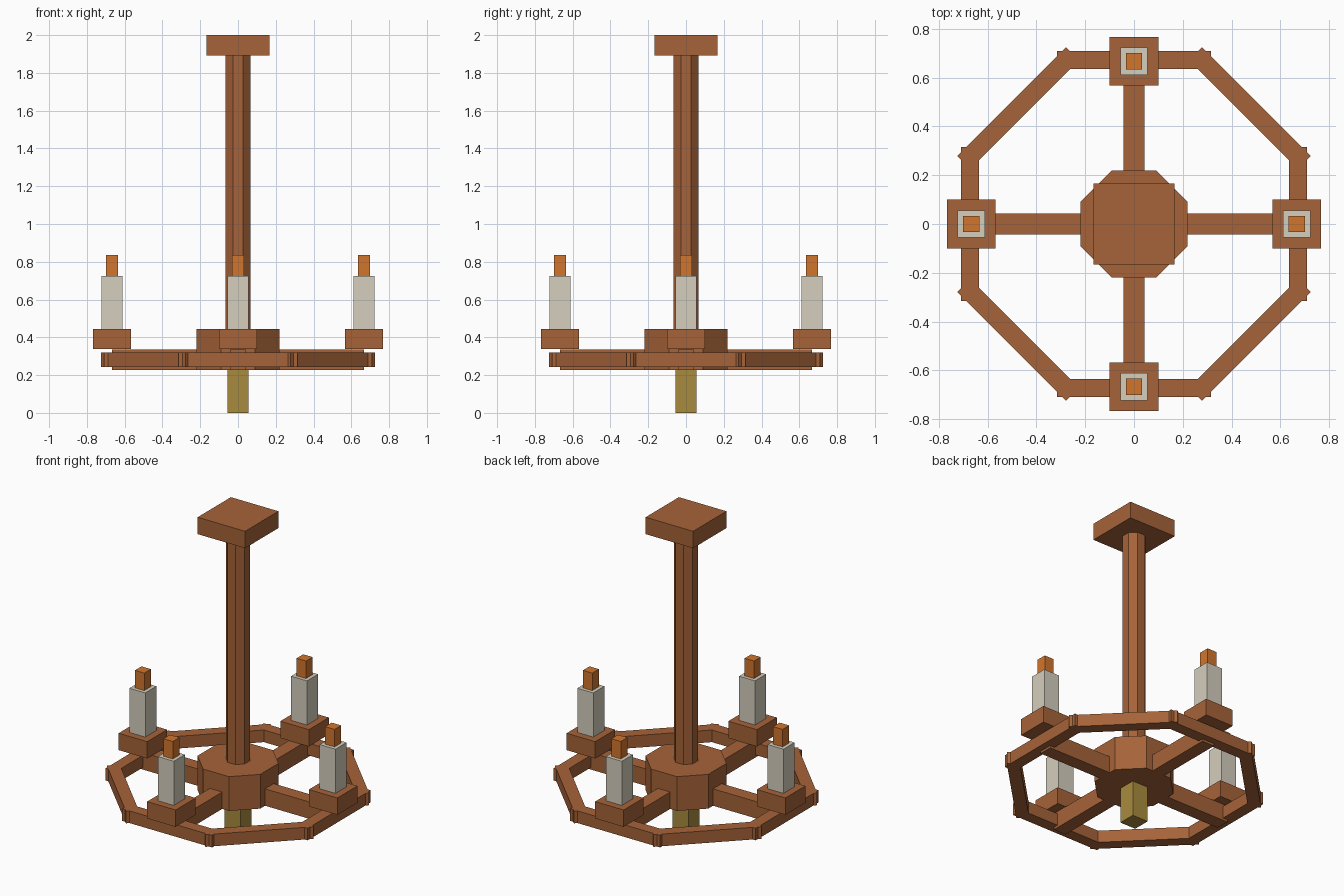
import bpy, bmesh, math
from mathutils import Matrix

if "Cube" in bpy.data.objects:
    bpy.data.objects.remove(bpy.data.objects["Cube"])


def material(name, rgb):
    m = bpy.data.materials.new(name)
    m.diffuse_color = (*rgb, 1)
    m.use_nodes = True
    m.node_tree.nodes["Principled BSDF"].inputs["Base Color"].default_value = m.diffuse_color
    return m


WOOD = material("brown wood", (0.38, 0.126, 0.041))
WAX = material("pale wax", (0.66, 0.62, 0.51))
FLAME = material("orange flame", (0.64, 0.18, 0.026))
BRASS = material("dull brass", (0.39, 0.26, 0.048))


def finish(name, bm, mat):
    mesh = bpy.data.meshes.new(name)
    bm.to_mesh(mesh)
    bm.free()
    mesh.materials.append(mat)
    obj = bpy.data.objects.new(name, mesh)
    bpy.context.collection.objects.link(obj)
    return obj


def box(name, mat, sx, sy, z0, z1, radius=0, angle=0):
    """Box pushed out along x by radius, then turned about the z axis."""
    bm = bmesh.new()
    bmesh.ops.create_cube(bm, size=1)
    bm.transform(Matrix.Rotation(angle, 4, 'Z')
                 @ Matrix.Translation((radius, 0, (z0 + z1) / 2))
                 @ Matrix.Diagonal((sx, sy, z1 - z0, 1)))
    return finish(name, bm, mat)


def octagon(name, mat, apothem, z0, z1):
    """Eight-sided prism with flats facing the axes."""
    bm = bmesh.new()
    r = apothem / math.cos(math.pi / 8)
    bmesh.ops.create_cone(bm, cap_ends=True, segments=8, radius1=r, radius2=r, depth=z1 - z0)
    bm.transform(Matrix.Translation((0, 0, (z0 + z1) / 2))
                 @ Matrix.Rotation(math.pi / 8, 4, 'Z'))
    return finish(name, bm, mat)


# Central stem
box("ceiling_plate", WOOD, 0.333, 0.333, 1.893, 2.0)
octagon("pole", WOOD, 0.065, 0.44, 1.895)
octagon("hub", WOOD, 0.22, 0.228, 0.445)
box("bottom_drop", BRASS, 0.111, 0.111, 0.0, 0.23)

# Outer ring of eight overlapping bars
for i in range(8):
    box(f"ring_bar_{i}", WOOD, 0.075, 0.63, 0.243, 0.32, 0.672, i * math.pi / 4)

# Four arms, each with a candle
for i in range(4):
    a = i * math.pi / 2
    box(f"arm_{i}", WOOD, 0.5, 0.087, 0.228, 0.335, 0.417, a)
    box(f"candle_pan_{i}", WOOD, 0.2, 0.2, 0.338, 0.445, 0.667, a)
    box(f"candle_{i}", WAX, 0.111, 0.111, 0.445, 0.725, 0.667, a)
    box(f"flame_{i}", FLAME, 0.066, 0.066, 0.725, 0.836, 0.667, a)
